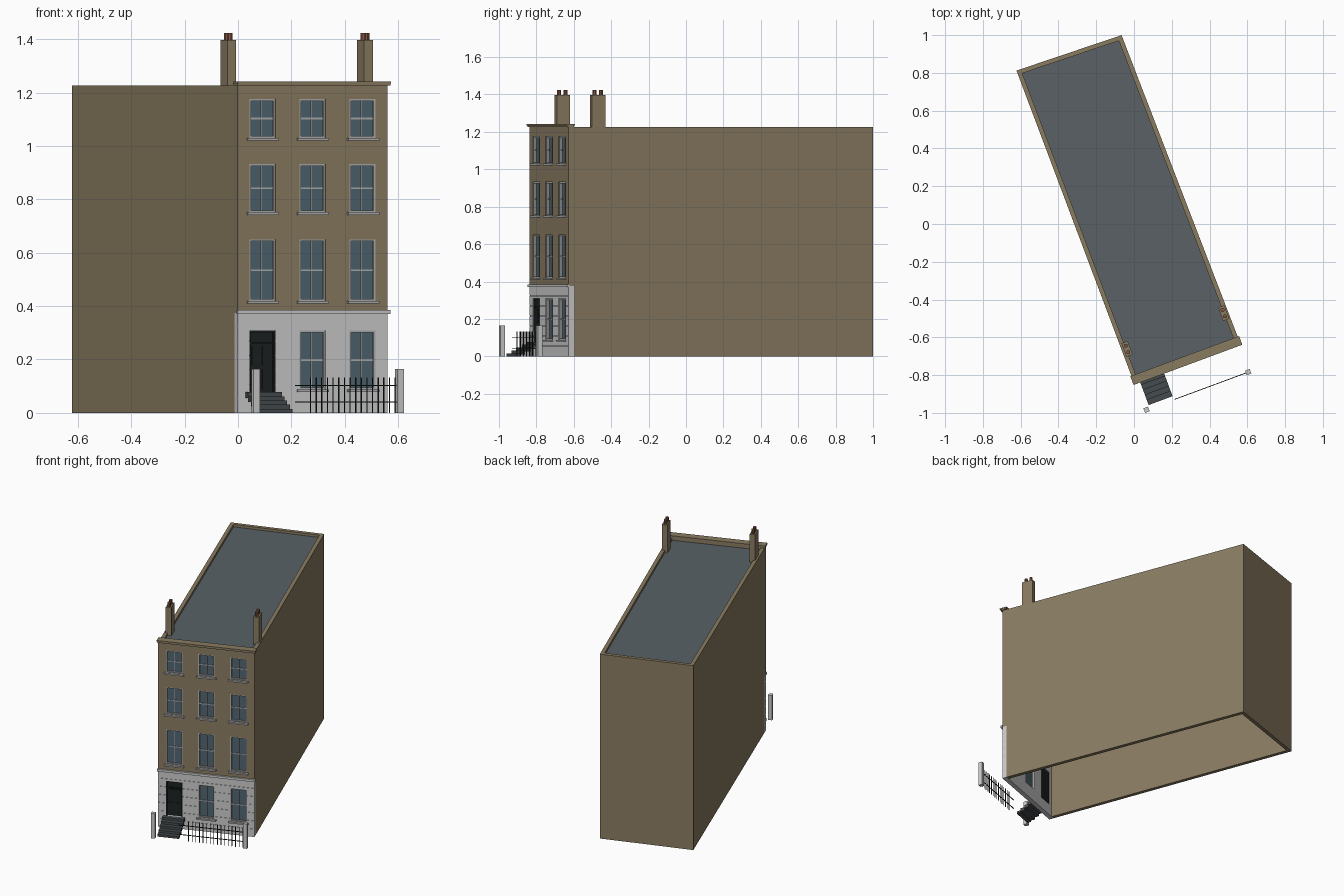
import bpy, bmesh, math
from mathutils import Matrix, Vector

if "Cube" in bpy.data.objects:
    bpy.data.objects.remove(bpy.data.objects["Cube"])

# Local frame: u along the facade, v going inward, origin at front left corner
FRAME = Matrix.Translation((-0.002, -0.836, 0)) @ Matrix.Rotation(math.radians(20.3), 4, 'Z')


def material(name, rgb):
    m = bpy.data.materials.new(name)
    m.diffuse_color = (*rgb, 1)
    m.use_nodes = True
    m.node_tree.nodes["Principled BSDF"].inputs["Base Color"].default_value = m.diffuse_color
    return m


BRICK = material("brick", (0.25, 0.20, 0.12))
STUCCO = material("stucco", (0.55, 0.55, 0.53))
SLATE = material("slate", (0.10, 0.12, 0.13))
GLASS = material("glass", (0.08, 0.13, 0.16))
TRIM = material("trim", (0.42, 0.43, 0.42))
BLACK = material("black_paint", (0.012, 0.015, 0.015))
STONE = material("dark_stone", (0.06, 0.07, 0.075))
CLAY = material("clay", (0.22, 0.09, 0.05))


def finish(bm, name, mat):
    bmesh.ops.recalc_face_normals(bm, faces=bm.faces)
    me = bpy.data.meshes.new(name)
    bm.to_mesh(me)
    bm.free()
    ob = bpy.data.objects.new(name, me)
    bpy.context.collection.objects.link(ob)
    ob.matrix_world = FRAME
    if mat:
        me.materials.append(mat)
    return ob


def boxes(name, mat, items):
    """One object from boxes given as (u0, u1, v0, v1, z0, z1)."""
    bm = bmesh.new()
    for u0, u1, v0, v1, z0, z1 in items:
        m = Matrix.Translation(((u0 + u1) / 2, (v0 + v1) / 2, (z0 + z1) / 2))
        m = m @ Matrix.Diagonal((u1 - u0, v1 - v0, z1 - z0, 1))
        bmesh.ops.create_cube(bm, size=1, matrix=m)
    return finish(bm, name, mat)


def prism(name, mat, pts, z0, z1):
    bm = bmesh.new()
    f = bm.faces.new([bm.verts.new((u, v, z0)) for u, v in pts])
    ext = bmesh.ops.extrude_face_region(bm, geom=[f])
    vs = [g for g in ext["geom"] if isinstance(g, bmesh.types.BMVert)]
    bmesh.ops.translate(bm, vec=Vector((0, 0, z1 - z0)), verts=vs)
    return finish(bm, name, mat)


def cut(ob, cutter):
    mod = ob.modifiers.new("cut", 'BOOLEAN')
    mod.operation = 'DIFFERENCE'
    mod.solver = 'EXACT'
    mod.object = cutter
    bpy.context.view_layer.update()
    bpy.context.view_layer.objects.active = ob
    bpy.ops.object.modifier_apply(modifier=mod.name)


W, TOP, WALL, BAND = 0.6, 1.226, 0.03, 0.375
HW = 0.052                       # half width of an opening
COLS = (0.1, 0.3, 0.5)
ROWS = ((0.088, 0.308), (0.42, 0.65), (0.752, 0.932), (1.03, 1.175))
DOOR = (0.077, 0.308)

# Side and back walls, flat roof behind the parapet
prism("side_and_back_walls", BRICK,
      [(0, WALL), (-0.01, 1.761), (0.577, 1.744), (W, WALL),
       (0.576, WALL), (0.553, 1.721), (0.014, 1.737), (0.024, WALL)], 0, TOP)
prism("roof", SLATE, [(0.024, WALL), (0.576, WALL), (0.553, 1.721), (0.014, 1.737)], 1.198, 1.21)

# Facade with openings cut through
openings = [(c - HW, c + HW, -0.05, 0.08, *((DOOR if i == 0 and r == 0 else ROWS[r])))
            for i, c in enumerate(COLS) for r in range(4)]
cutter = boxes("opening_cutter", None, openings)
cutter.hide_render = True
grooves = boxes("groove_cutter", None,
                [(-0.05, 0.65, -0.05, 0.003, z, z + 0.003)
                 for z in (0.052, 0.106, 0.16, 0.214, 0.268, 0.322)])
grooves.hide_render = True
upper = boxes("upper_facade", BRICK, [(0, W, 0, WALL, BAND, TOP)])
lower = boxes("ground_floor_facade", STUCCO, [(0, W, 0, WALL, 0, BAND)])
cut(upper, cutter)
cut(lower, cutter)
cut(lower, grooves)
for c in (cutter, grooves):
    bpy.data.objects.remove(c)

# Cornice and string course
boxes("cornice", BRICK, [(-0.004, W + 0.006, -0.012, WALL, TOP, 1.236),
                         (-0.006, W + 0.008, -0.015, WALL + 0.004, 1.234, 1.242)])
boxes("string_course", STUCCO, [(-0.004, W + 0.006, -0.012, 0.002, 0.37, 0.385)])


def window(c, z0, z1, tag):
    a, b, t, zm = c - HW, c + HW, 0.007, (z0 + z1) / 2
    boxes("window_frame_" + tag, TRIM,
          [(a, a + t, 0.004, 0.02, z0, z1), (b - t, b, 0.004, 0.02, z0, z1),
           (a + t, b - t, 0.004, 0.02, z1 - t, z1), (a + t, b - t, 0.004, 0.02, z0, z0 + t)])
    boxes("glazing_bars_" + tag, TRIM,
          [(a + t, b - t, 0.011, 0.018, zm - 0.003, zm + 0.003),
           (c - 0.0018, c + 0.0018, 0.012, 0.018, z0 + t, zm - 0.003),
           (c - 0.0018, c + 0.0018, 0.012, 0.018, zm + 0.003, z1 - t)])
    boxes("glass_" + tag, GLASS, [(a, b, 0.016, 0.02, z0, z1)])
    boxes("sill_" + tag, TRIM, [(a - 0.01, b + 0.01, -0.012, 0.004, z0 - 0.01, z0)])


for r, (z0, z1) in enumerate(ROWS):
    for i, c in enumerate(COLS):
        if (r, i) != (0, 0):
            window(c, z0, z1, f"{r}_{i}")

# Panelled front door with transom
dc, (d0, d1) = COLS[0], DOOR
boxes("front_door", BLACK,
      [(dc - HW, dc + HW, 0.016, 0.024, d0, d1),
       (dc - HW, dc - HW + 0.007, 0.004, 0.016, d0, d1),
       (dc + HW - 0.007, dc + HW, 0.004, 0.016, d0, d1),
       (dc - HW + 0.007, dc + HW - 0.007, 0.004, 0.016, d1 - 0.007, d1),
       (dc - HW + 0.007, dc + HW - 0.007, 0.006, 0.016, 0.258, 0.266)])
boxes("door_panels", BLACK,
      [(dc + s - 0.017, dc + s + 0.017, 0.012, 0.016, z0, z1)
       for s in (-0.021, 0.021) for z0, z1 in ((0.09, 0.165), (0.18, 0.25))])

# Steps up to the door, open underneath
boxes("entrance_steps", STONE,
      [(0.032, 0.167, -0.0285 * (5 - k), -0.0285 * (4 - k),
        max(0, 0.0155 * (k + 1) - 0.022), 0.0155 * (k + 1)) for k in range(5)])

# Gate posts and railings
PV = -0.162
for u, side in ((0.013, "left"), (0.587, "right")):
    boxes("post_" + side, STUCCO, [(u - 0.013, u + 0.013, PV - 0.013, PV + 0.013, 0, 0.165)])
boxes("railing_rails", BLACK,
      [(0.17, 0.574, PV - 0.002, PV + 0.002, z - 0.002, z + 0.002) for z in (0.04, 0.102)])
bars = [0.232 + 0.0215 * k for k in range(16)]
boxes("railing_bars", BLACK,
      [(u - 0.0018, u + 0.0018, PV - 0.0018, PV + 0.0018, 0, 0.133)
       for u in (0.232 + 0.0225 * k - 0.0 for k in range(16))])

# Chimneys with two clay pots each
for u, side in ((0.028, "left"), (0.574, "right")):
    boxes("chimney_" + side, BRICK, [(u - 0.0175, u + 0.0175, 0.138, 0.214, 1.2, 1.396)])
    bm = bmesh.new()
    for dv in (-0.018, 0.018):
        bmesh.ops.create_cone(bm, cap_ends=True, segments=8, radius1=0.011, radius2=0.011,
                              depth=0.028, matrix=Matrix.Translation((u, 0.176 + dv, 1.409)))
    finish(bm, "chimney_pots_" + side, CLAY)
